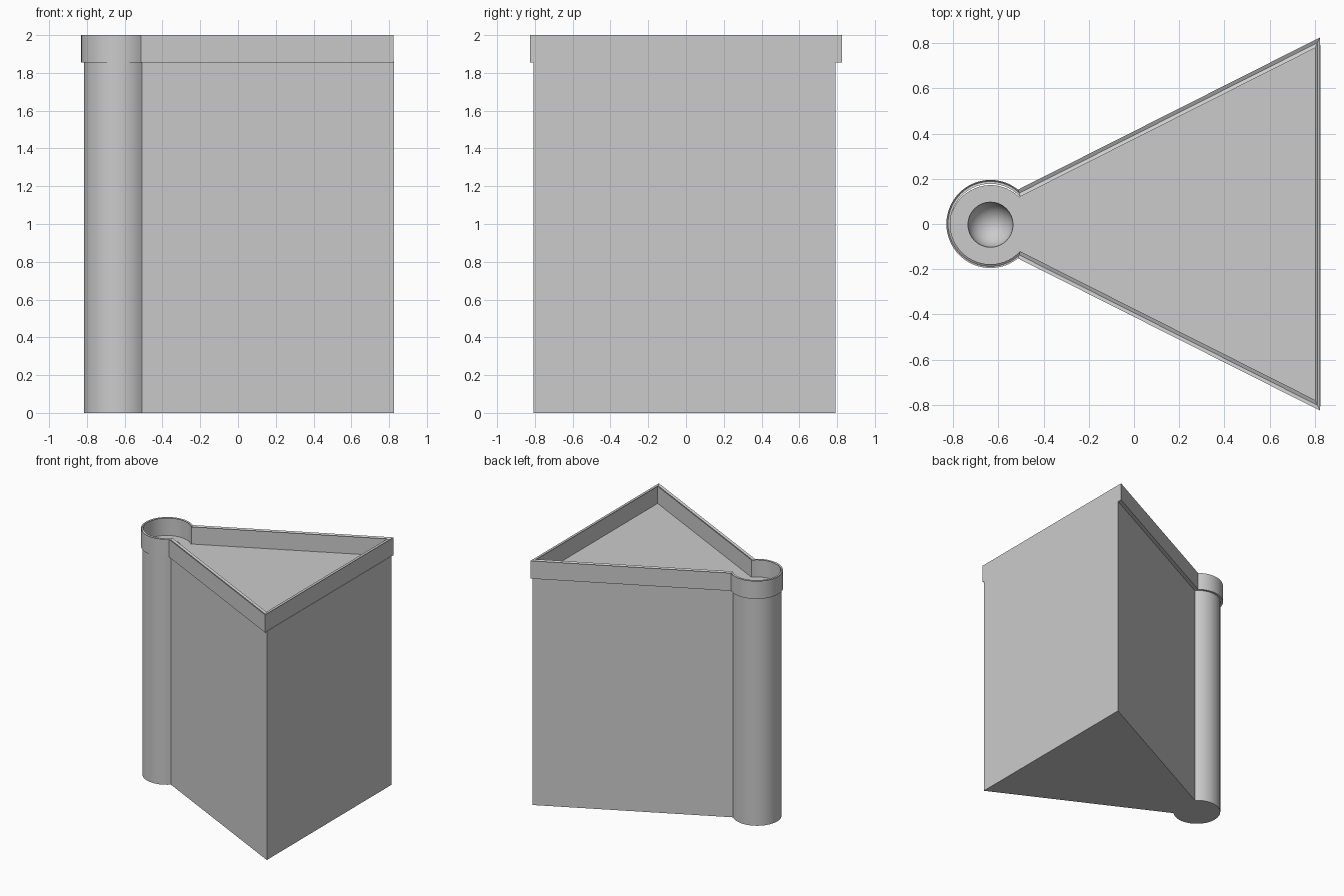
import bpy, bmesh, math

if "Cube" in bpy.data.objects:
    bpy.data.objects.remove(bpy.data.objects["Cube"])

CX = -0.635      # centre of the round column
SLOPE = 0.504    # slope of the two slanted walls


def keyhole(r, xr, yr, cy=0.0, steps=40):
    """Outline: round column merged with a triangle opening toward +x."""
    # where the slanted wall meets the circle
    k = yr - SLOPE * (xr - CX)
    a, b, c = 1 + SLOPE ** 2, 2 * SLOPE * k, k * k - r * r
    u = (-b + math.sqrt(b * b - 4 * a * c)) / (2 * a)
    start = math.atan2(k + SLOPE * u, u)
    sweep = 2 * (math.pi - start)
    arc = [(CX + r * math.cos(start + sweep * i / steps),
            cy + r * math.sin(start + sweep * i / steps)) for i in range(steps + 1)]
    return arc + [(xr, cy - yr), (xr, cy + yr)]


def loft(name, sections, closed=False):
    """Skin outlines given as (points, z); cap the ends or join into a ring."""
    bm = bmesh.new()
    loops = [[bm.verts.new((x, y, z)) for x, y in pts] for pts, z in sections]
    n = len(loops[0])
    pairs = list(zip(loops, loops[1:]))
    if closed:
        pairs.append((loops[-1], loops[0]))
    else:
        bm.faces.new(loops[0])
        bm.faces.new(loops[-1])
    for lo, hi in pairs:
        for i in range(n):
            j = (i + 1) % n
            bm.faces.new((lo[i], lo[j], hi[j], hi[i]))
    bmesh.ops.recalc_face_normals(bm, faces=bm.faces)
    mesh = bpy.data.meshes.new(name)
    bm.to_mesh(mesh)
    bm.free()
    obj = bpy.data.objects.new(name, mesh)
    bpy.context.collection.objects.link(obj)
    return obj


def select(obj):
    bpy.ops.object.select_all(action='DESELECT')
    obj.select_set(True)
    bpy.context.view_layer.objects.active = obj


# Main body: wedge with round column
outline = keyhole(0.18, 0.825, 0.80, -0.008)
body = loft("body", [(outline, 0), (outline, 1.86)])

# Round socket sunk into the column top
bpy.ops.mesh.primitive_uv_sphere_add(segments=32, ring_count=16, radius=0.1,
                                     location=(CX, -0.003, 1.86))
cutter = bpy.context.object
cutter.name = "socket_cutter"
cutter.hide_render = True
select(body)
mod = body.modifiers.new("socket", 'BOOLEAN')
mod.operation = 'DIFFERENCE'
mod.solver = 'EXACT'
mod.object = cutter
bpy.ops.object.modifier_apply(modifier=mod.name)
bpy.data.objects.remove(cutter, do_unlink=True)

# Raised rim around the top, with a fine groove along its crest
outer = keyhole(0.195, 0.822, 0.825)
middle = keyhole(0.188, 0.812, 0.802)
inner = keyhole(0.178, 0.80, 0.778)
rim = loft("rim", [(outer, 1.855), (outer, 2.0), (middle, 1.992),
                   (inner, 2.0), (inner, 1.855)], closed=True)

for obj in (body, rim):
    select(obj)
    bpy.ops.object.shade_smooth_by_angle(angle=math.radians(30))
